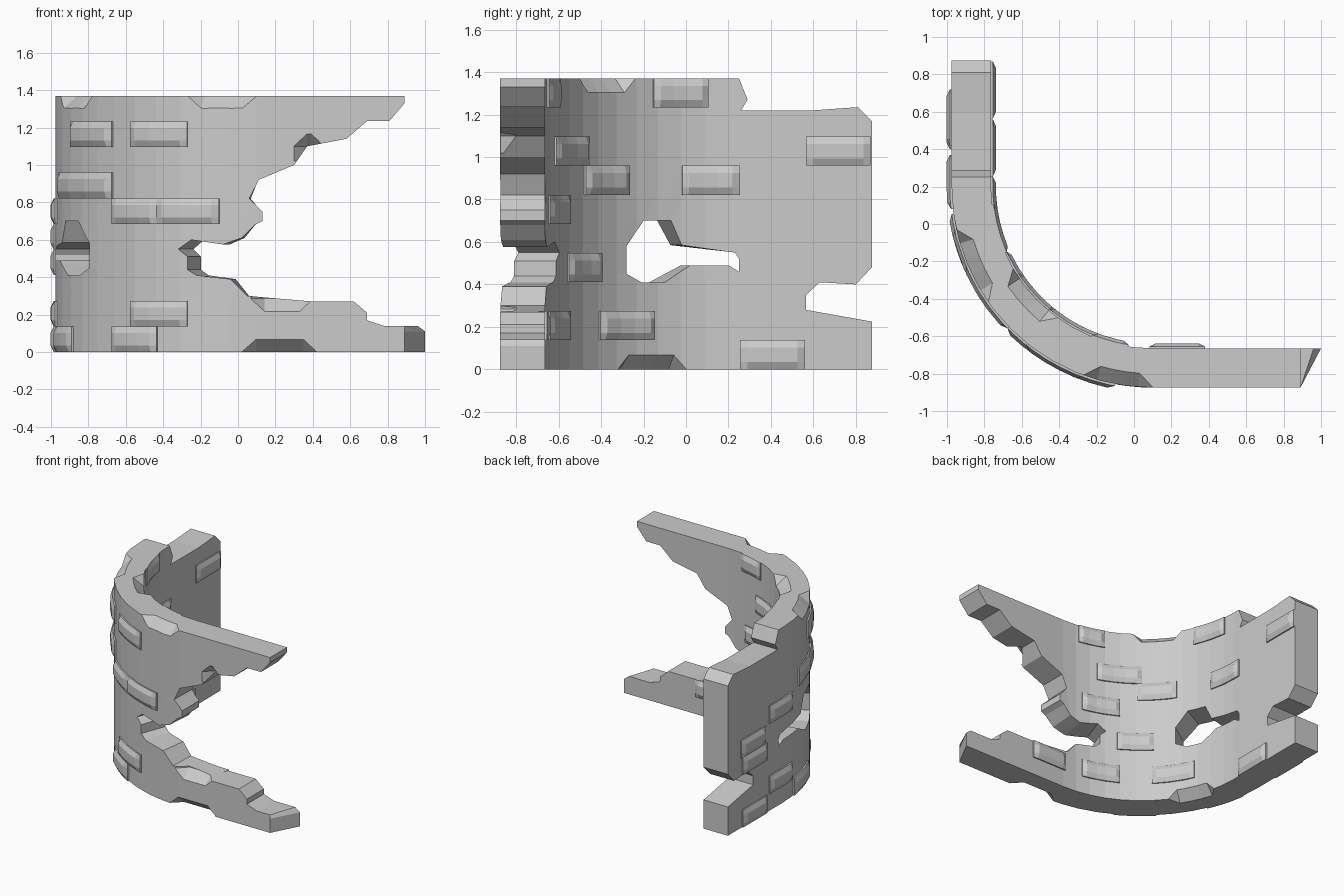
import bpy, bmesh, math
from mathutils import Vector

if "Cube" in bpy.data.objects:
    bpy.data.objects.remove(bpy.data.objects["Cube"])

# Wall path: straight leg along y, quarter arc, straight leg along x
CX, CY, RO, RI = 0.1, 0.2, 1.075, 0.865
H, Q = 1.37, math.pi / 2


def pos(u, r, z):
    """Bend path coordinate u (radians on the arc, units on the legs)."""
    if u < 0:
        return Vector((CX - r, CY - u, z))
    if u > Q:
        return Vector((CX + u - Q, CY - r, z))
    return Vector((CX - r * math.cos(u), CY - r * math.sin(u), z))


def ux(x, r=RO):
    return Q + x - CX if x >= CX else math.acos(min(1, (CX - x) / r))


def uy(y, r=RI):
    return CY - y if y >= CY else math.asin(min(1, (CY - y) / r))


def finish(bm, name):
    bmesh.ops.recalc_face_normals(bm, faces=bm.faces)
    me = bpy.data.meshes.new(name)
    bm.to_mesh(me)
    bm.free()
    ob = bpy.data.objects.new(name, me)
    bpy.context.collection.objects.link(ob)
    return ob


def loft(bm, sections):
    """Closed solid through sections of (u, r, z) points."""
    rings = [[bm.verts.new(pos(*p)) for p in s] for s in sections]
    n = len(rings[0])
    for a, b in zip(rings, rings[1:]):
        for i in range(n):
            j = (i + 1) % n
            bm.faces.new((a[i], a[j], b[j], b[i]))
    bm.faces.new(rings[0])
    bm.faces.new(rings[-1][::-1])


def spread(u0, u1, inset, n=3):
    a, b = u0 + inset, u1 - inset
    return [u0] + [a + (b - a) * i / n for i in range(n + 1)] + [u1]


# Ruined wall: broken outline and breach, sliced, thickened and bent
x_side = [(.89, H), (.89, 1.33), (.81, 1.235), (.69, 1.235), (.58, 1.14),
          (.37, 1.1), (.3, 1.0), (.11, .92), (.06, .82), (.13, .75),
          (.13, .7), (.09, .68), (.02, .61), (-.08, .575), (-.25, .6),
          (-.32, .55), (-.27, .51), (-.27, .44), (-.22, .41), (-.04, .39),
          (.05, .3), (.4, .27), (.62, .27), (.69, .21), (.69, .17),
          (.78, .14), (.96, .14), (1, .11), (1, 0)]
y_side = [(.875, 0), (.875, .225), (.565, .28), (.565, .35), (.63, .41),
          (.8, .4), (.875, .48), (.875, 1.17), (.81, 1.235), (.6, 1.22),
          (.26, 1.22), (.29, 1.27), (.25, H)]
breach = [(-.28, .58), (-.2, .7), (-.07, .7), (-.02, .585), (.23, .55),
          (.25, .52), (.25, .46), (.2, .49), (.02, .49), (-.1, .41),
          (-.21, .41), (-.28, .45)]
outline = [(ux(x), z) for x, z in x_side] + [(uy(y), z) for y, z in y_side]

bm = bmesh.new()
for loop in (outline, [(uy(y), z) for y, z in breach]):
    vs = [bm.verts.new((u, 0, z)) for u, z in loop]
    for i, v in enumerate(vs):
        bm.edges.new((v, vs[i - 1]))
bmesh.ops.triangle_fill(bm, edges=bm.edges[:], use_beauty=True)
SEG = 12
for i in range(SEG + 1):
    bmesh.ops.bisect_plane(bm, geom=bm.verts[:] + bm.edges[:] + bm.faces[:],
                           plane_co=(Q * i / SEG, 0, 0), plane_no=(1, 0, 0))
ext = bmesh.ops.extrude_face_region(bm, geom=bm.faces[:], use_keep_orig=True)
for g in ext["geom"]:
    if isinstance(g, bmesh.types.BMVert):
        g.co.y = 1
for v in bm.verts:
    u, inner, z = v.co
    if not inner and u > ux(.94):       # slanted broken tip
        u = ux(.89)
    v.co = pos(u, RI if inner > .5 else RO, z)
wall = finish(bm, "ruined_wall")

# Chipped edges: wedge cutters (u range, side, edge height, up or down)
bm = bmesh.new()
chips = [(ux(-.27), ux(.1), 1, H, 1), (ux(-.95), ux(-.78), 1, H, 1),
         (uy(-.24), uy(-.5), -1, H, 1), (ux(.02), ux(.42), 1, 0, -1),
         (uy(0), uy(-.32), -1, 0, -1), (ux(.07), ux(.4), 1, .285, 1),
         (ux(.3), ux(.46), 1, 1.1, -1)]
for u0, u1, side, ze, d in chips:
    r = RO if side > 0 else RI
    us = spread(u0, u1, .07)
    secs = []
    for i, u in enumerate(us):
        k = .03 if i in (0, len(us) - 1) else 1
        out, low, back = r + side * .06, ze - d * .067 * k, r - side * .075 * k
        secs.append([(u, out, low), (u, r, low), (u, back, ze),
                     (u, back, ze + d * .08), (u, out, ze + d * .08)])
    loft(bm, secs)
cutter = finish(bm, "chip_cutter")
cutter.hide_render = True
cutter.hide_viewport = True
mod = wall.modifiers.new("chips", "BOOLEAN")
mod.operation, mod.solver, mod.object = "DIFFERENCE", "EXACT", cutter


# Raised bricks with bevelled rims; every course is about 0.1375 high
def brick(bm, u0, u1, course, side):
    r = RO if side > 0 else RI
    u0, u1 = min(u0, u1), max(u0, u1)
    z0, z1 = course * H / 10, (course + 1) * H / 10
    base, mid, top = r - side * .03, r + side * .01, r + side * .027
    us = spread(u0, u1, .035)
    secs = []
    for i, u in enumerate(us):
        t = mid if i in (0, len(us) - 1) else top
        secs.append([(u, base, z0), (u, mid, z0), (u, t, z0 + .035),
                     (u, t, z1 - .035), (u, mid, z1), (u, base, z1)])
    loft(bm, secs)


bm = bmesh.new()
for x0, x1, c in [(-.89, -.67, 8), (-.57, -.27, 8), (-.95, -.67, 6),
                  (-.67, -.43, 5), (-.43, -.1, 5), (-.57, -.27, 1),
                  (-.67, -.43, 0), (-.965, -.88, 0)]:
    brick(bm, ux(x0), ux(x1), c, 1)
for y0, y1, c in [(.4, .7, 0), (.08, .37, 1), (.4, .7, 3), (.42, .72, 4),
                  (.08, .37, 5)]:
    brick(bm, uy(y0, RO), uy(y1, RO), c, 1)
finish(bm, "outer_bricks")

bm = bmesh.new()
for y0, y1, c in [(-.155, .105, 9), (.565, .87, 7), (-.48, -.27, 6),
                  (-.02, .255, 6), (-.56, -.4, 3), (-.41, -.15, 1),
                  (.255, .56, 0), (-.65, -.55, 1), (-.65, -.55, 5),
                  (-.62, -.46, 7), (-.655, -.6, 9)]:
    brick(bm, uy(y0), uy(y1), c, -1)
brick(bm, ux(.08), ux(.38), 1, -1)
finish(bm, "inner_bricks")
